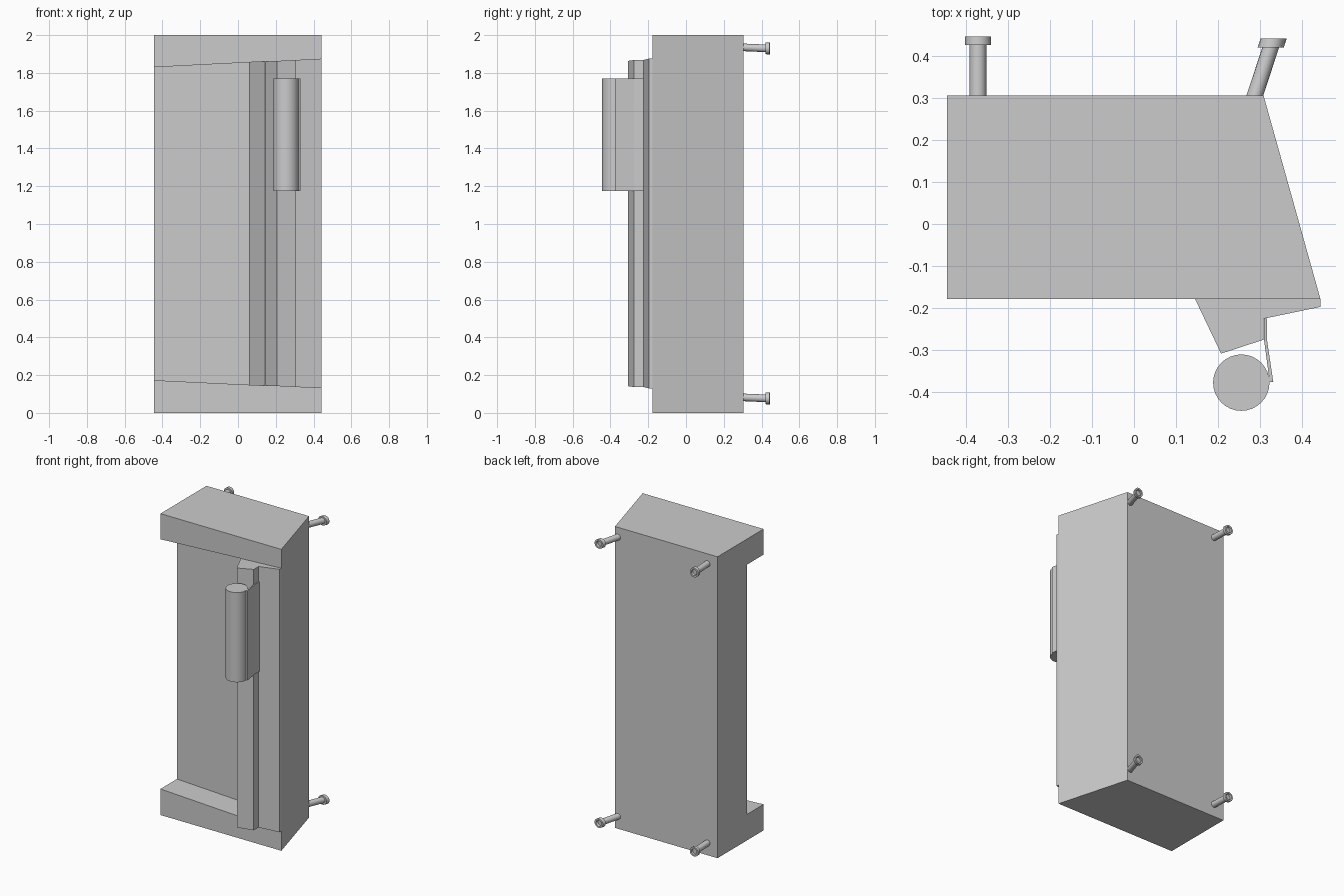
import bpy, bmesh, math

if "Cube" in bpy.data.objects:
    bpy.data.objects.remove(bpy.data.objects["Cube"])

# Sloped lower edge of the lintel and upper edge of the sill
def top_z(x): return 1.83 + (x + 0.445) * 0.051
def low_z(x): return 0.173 - (x + 0.445) * 0.048

def finish(name, bm, smooth=False):
    bmesh.ops.recalc_face_normals(bm, faces=bm.faces[:])
    me = bpy.data.meshes.new(name)
    bm.to_mesh(me)
    bm.free()
    ob = bpy.data.objects.new(name, me)
    bpy.context.collection.objects.link(ob)
    bpy.ops.object.select_all(action='DESELECT')
    bpy.context.view_layer.objects.active = ob
    ob.select_set(True)
    if smooth:
        bpy.ops.object.shade_smooth_by_angle(angle=math.radians(40))
    return ob

def prism(name, pts, z0, z1, open_last=False, smooth=False):
    """Extrude an xy outline between two heights given as functions of x."""
    bm = bmesh.new()
    lo = [bm.verts.new((x, y, z0(x))) for x, y in pts]
    hi = [bm.verts.new((x, y, z1(x))) for x, y in pts]
    bm.faces.new(lo[::-1])
    bm.faces.new(hi)
    n = len(pts)
    for i in range(n - 1 if open_last else n):
        j = (i + 1) % n
        bm.faces.new((lo[i], lo[j], hi[j], hi[i]))
    return finish(name, bm, smooth)

def flat(z): return lambda x: z

# Main block with a recess cut into its left front
body = prism("body", [(-0.445, -0.178), (0.443, -0.178), (0.308, 0.305), (-0.445, 0.305)],
             flat(0), flat(2))
cutter = prism("recess_cutter", [(-0.6, -0.3), (0.203, -0.3), (0.06, -0.005), (-0.6, -0.005)],
               low_z, top_z)
cutter.hide_render = True
mod = body.modifiers.new("recess", 'BOOLEAN')
mod.operation = 'DIFFERENCE'
mod.solver = 'EXACT'
mod.object = cutter
bpy.context.view_layer.objects.active = body
bpy.ops.object.modifier_apply(modifier=mod.name)
bpy.data.objects.remove(cutter)

# Front column with side flange
prism("front_column", [(0.145, -0.178), (0.207, -0.308), (0.308, -0.275), (0.308, -0.225),
                       (0.443, -0.197), (0.443, -0.178)], low_z, top_z, open_last=True)

# Handle: round grip and thin bracket
circle = [(0.255 + 0.067 * math.cos(2 * math.pi * i / 32),
           -0.377 + 0.067 * math.sin(2 * math.pi * i / 32)) for i in range(32)]
prism("handle_grip", circle, flat(1.175), flat(1.77), smooth=True)
prism("handle_bracket", [(0.309, -0.225), (0.309, -0.275), (0.321, -0.365), (0.321, -0.375),
                         (0.331, -0.375), (0.316, -0.275), (0.316, -0.225)],
      flat(1.175), flat(1.77))

# Rear pegs with dished heads; the right-hand pair leans outward
def peg(name, start, end, n=16):
    bm = bmesh.new()
    length = end[1] - start[1]
    profile = [(0, 0.02), (length - 0.021, 0.02), (length - 0.021, 0.031),
               (length, 0.031), (length, 0.02), (length - 0.012, 0.018)]
    rings = []
    for d, r in profile:
        c = [a + (b - a) * d / length for a, b in zip(start, end)]
        rings.append([bm.verts.new((c[0] + r * math.cos(2 * math.pi * i / n), c[1],
                                    c[2] + r * math.sin(2 * math.pi * i / n)))
                      for i in range(n)])
    for a, b in zip(rings, rings[1:]):
        for i in range(n):
            j = (i + 1) % n
            bm.faces.new((a[i], a[j], b[j], b[i]))
    bm.faces.new(rings[0])
    bm.faces.new(rings[-1])
    finish(name, bm, True)

for level, z in (("upper", 1.935), ("lower", 0.082)):
    peg(f"{level}_left_peg", (-0.371, 0.305, z), (-0.371, 0.446, z - 0.006))
    peg(f"{level}_right_peg", (0.287, 0.305, z), (0.332, 0.441, z - 0.006))
